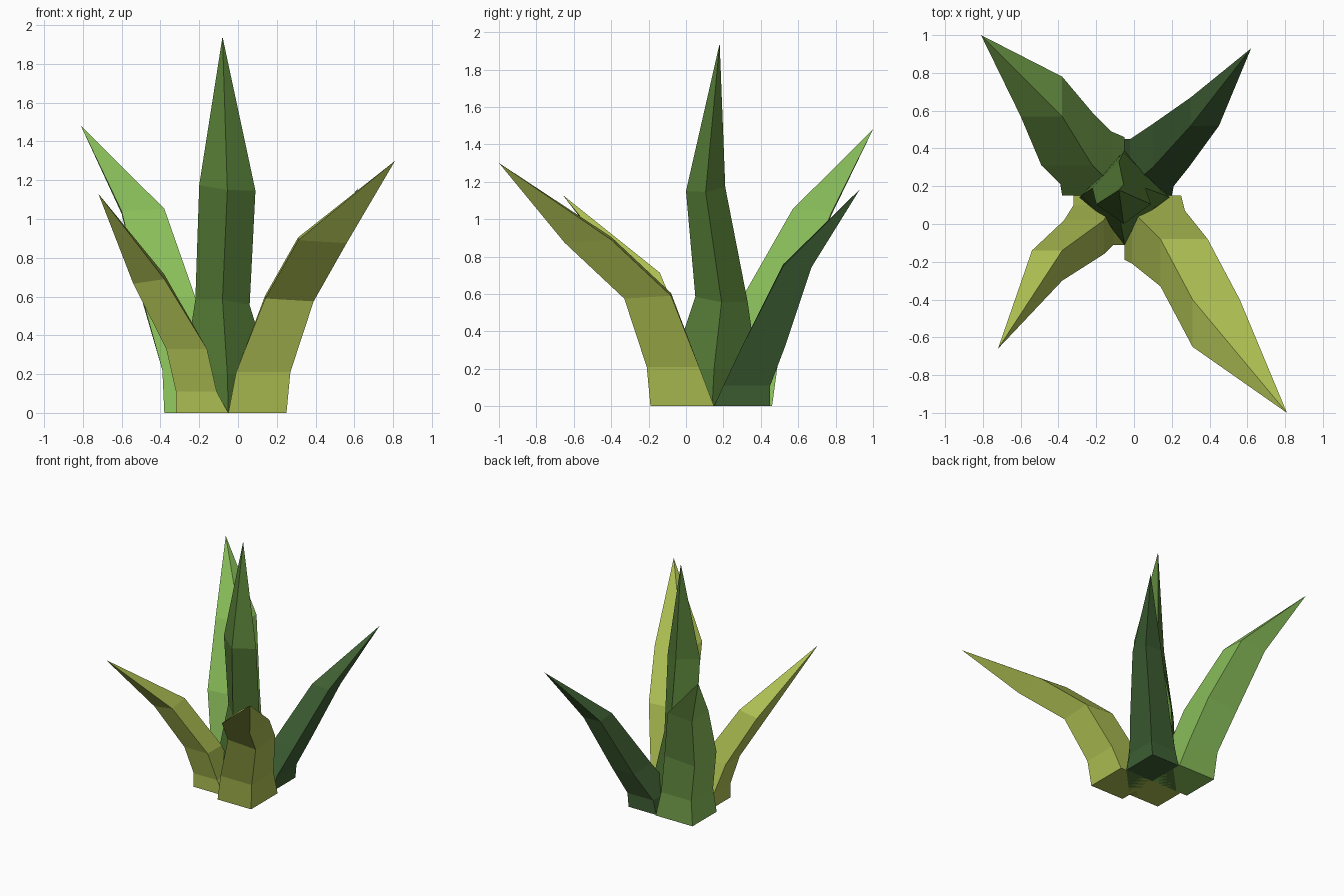
import bpy, bmesh

if "Cube" in bpy.data.objects:
    bpy.data.objects.remove(bpy.data.objects["Cube"])


def material(name, rgb):
    m = bpy.data.materials.new(name)
    lin = [((c / 255 + 0.055) / 1.055) ** 2.4 for c in rgb]
    m.diffuse_color = (*lin, 1)
    m.use_nodes = True
    m.node_tree.nodes["Principled BSDF"].inputs["Base Color"].default_value = m.diffuse_color
    return m


bright = material("bright green", (136, 189, 89))
middle = material("middle green", (86, 125, 55))
dark = material("dark green", (62, 95, 51))
olive = material("yellow green", (172, 190, 82))


def leaf(name, mat, rings, tip, diamond=False, tilt=0.0):
    """Four-sided leaf: rings are (x0, x1, y0, y1, z); it closes in a point.
    Upper rings dip by tilt towards the side the leaf bends to."""
    bm = bmesh.new()
    loops = []
    for x0, x1, y0, y1, z in rings:
        cx, cy = (x0 + x1) / 2, (y0 + y1) / 2
        if diamond:
            pts = [(cx, y0), (x1, cy), (cx, y1), (x0, cy)]
        else:
            pts = [(x0, y0), (x1, y0), (x1, y1), (x0, y1)]
        sx, sy = (1 if tip[0] > cx else -1), (1 if tip[1] > cy else -1)
        k = tilt if z > 0.4 else 0
        loops.append([bm.verts.new((x, y, z - k * (sx * (x - cx) + sy * (y - cy))))
                      for x, y in pts])
    top = bm.verts.new(tip)
    bm.faces.new(loops[0])
    for a, b in zip(loops, loops[1:]):
        for i in range(4):
            j = (i + 1) % 4
            bm.faces.new((a[i], a[j], b[j], b[i]))
    for i in range(4):
        bm.faces.new((loops[-1][i], loops[-1][(i + 1) % 4], top))
    bmesh.ops.recalc_face_normals(bm, faces=bm.faces)
    me = bpy.data.meshes.new(name)
    bm.to_mesh(me)
    bm.free()
    me.materials.append(mat)
    bpy.context.collection.objects.link(bpy.data.objects.new(name, me))


# upright middle leaf, turned 45 degrees
leaf("centre_leaf", middle, [
    (-.29, .19, -.11, .39, 0), (-.28, .17, -.08, .38, .2),
    (-.22, .06, .05, .33, .57), (-.20, .09, .00, .21, 1.16)],
    (-.08, .18, 1.94), diamond=True, tilt=-.1)

# four outer leaves sharing one base corner
leaf("back_left_leaf", bright, [
    (-.38, -.05, .15, .46, 0), (-.39, -.12, .21, .49, .22),
    (-.49, -.22, .31, .59, .58), (-.60, -.38, .57, .78, 1.04)],
    (-.81, 1.0, 1.48), tilt=.06)
leaf("back_right_leaf", dark, [
    (-.05, .20, .15, .45, 0), (-.02, .21, .20, .45, .11),
    (.10, .29, .30, .53, .32), (.30, .45, .52, .67, .75)],
    (.62, .93, 1.16), tilt=.06)
leaf("front_right_leaf", olive, [
    (-.05, .25, -.19, .15, 0), (-.01, .27, -.21, .07, .21),
    (.14, .39, -.33, -.08, .59), (.31, .56, -.65, -.40, .89)],
    (.81, -1.0, 1.30), tilt=.06)
leaf("front_left_leaf", olive, [
    (-.32, -.05, -.11, .15, 0), (-.32, -.11, -.11, .10, .11),
    (-.37, -.16, -.16, .02, .33), (-.54, -.38, -.30, -.14, .69)],
    (-.72, -.66, 1.13), tilt=.15)
